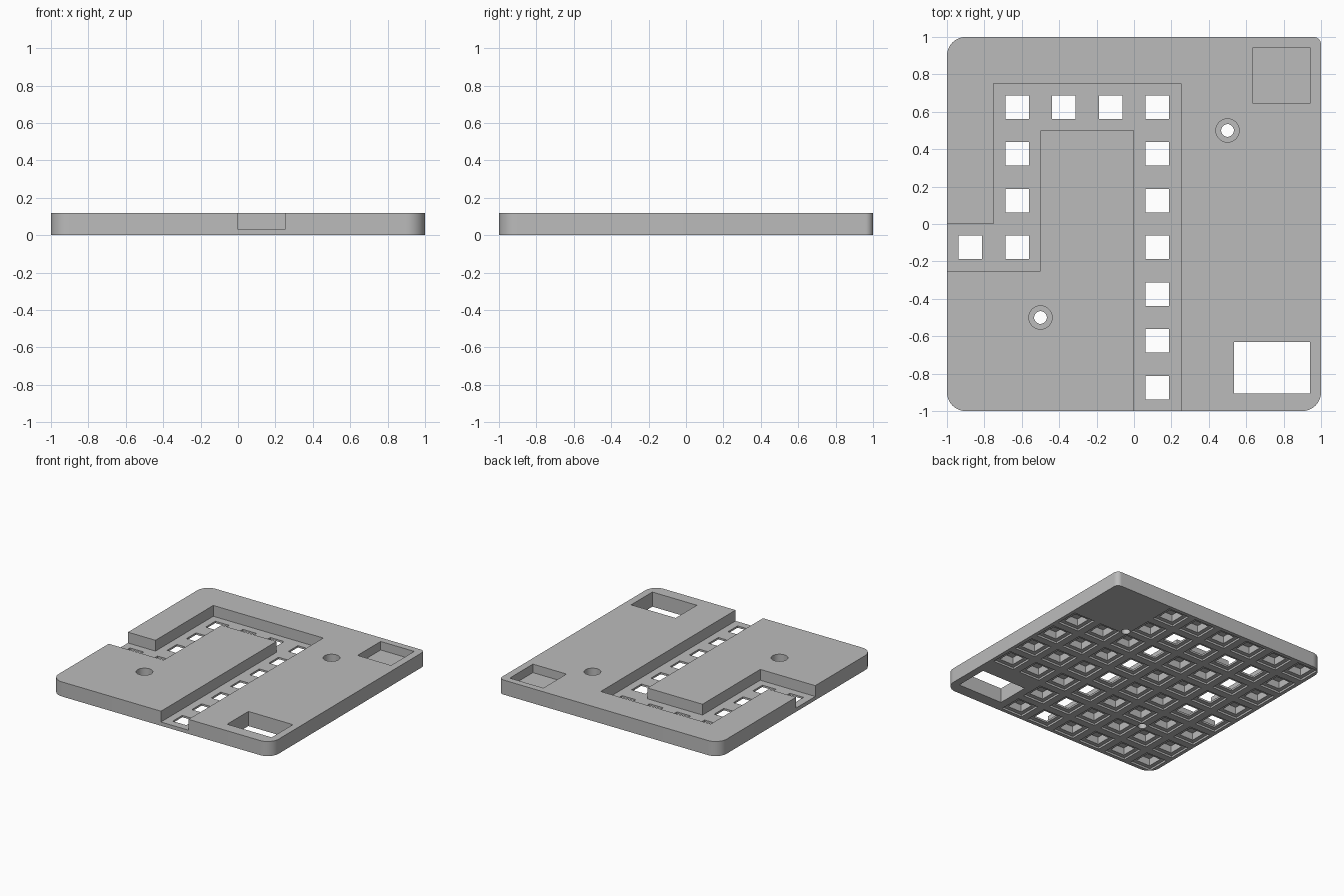
import bpy, bmesh, math

if "Cube" in bpy.data.objects:
    bpy.data.objects.remove(bpy.data.objects["Cube"], do_unlink=True)

HEIGHT = 0.12
PATH_Z = 0.031

grey = bpy.data.materials.new("plain grey")
grey.use_nodes = True
colour = (0.5, 0.5, 0.5, 1)
grey.diffuse_color = colour
grey.node_tree.nodes["Principled BSDF"].inputs["Base Color"].default_value = colour


def prism(bm, outline, z0, z1):
    """Add a closed prism over a counter-clockwise outline."""
    low = [bm.verts.new((x, y, z0)) for x, y in outline]
    high = [bm.verts.new((x, y, z1)) for x, y in outline]
    bm.faces.new(low[::-1])
    bm.faces.new(high)
    n = len(outline)
    for i in range(n):
        j = (i + 1) % n
        bm.faces.new((low[i], low[j], high[j], high[i]))


def solid(name, outlines, z0, z1):
    bm = bmesh.new()
    for outline in outlines:
        prism(bm, outline, z0, z1)
    mesh = bpy.data.meshes.new(name)
    bm.to_mesh(mesh)
    bm.free()
    mesh.materials.append(grey)
    obj = bpy.data.objects.new(name, mesh)
    bpy.context.collection.objects.link(obj)
    return obj


def rect(x0, x1, y0, y1):
    return [(x0, y0), (x1, y0), (x1, y1), (x0, y1)]


def square(centre, size):
    x, y = centre
    h = size / 2
    return rect(x - h, x + h, y - h, y + h)


def arc(cx, cy, r, start, sweep, steps):
    return [(cx + r * math.cos(math.radians(start + sweep * i / steps)),
             cy + r * math.sin(math.radians(start + sweep * i / steps)))
            for i in range(steps + 1)]


def circle(centre, r):
    return arc(*centre, r, 0, 360, 32)[:-1]


# Plate outline: rounded corners, the back left one tighter
outline = []
for sx, sy, start, r in ((1, 1, 0, 0.04), (-1, 1, 90, 0.1),
                         (-1, -1, 180, 0.1), (1, -1, 270, 0.1)):
    outline += arc(sx * (1 - r), sy * (1 - r), r, start, 90, 10)
plate = solid("base_plate", [outline], 0, HEIGHT)

# Winding channel open at the left and front edges
channel = [(-1.1, -0.25), (-0.5, -0.25), (-0.5, 0.5), (0, 0.5), (0, -1.1),
           (0.25, -1.1), (0.25, 0.75), (-0.75, 0.75), (-0.75, 0), (-1.1, 0)]

# Underside sockets on a grid, leaving out the two corner blocks
steps = [-0.875 + 0.25 * i for i in range(8)]
cells = [(x, y) for x in steps for y in steps if not (x > 0.5 and abs(y) > 0.5)]
screws = [(0.5, 0.5), (-0.5, -0.5)]

cutters = [
    solid("channel_cutter", [channel], PATH_Z, 0.3),
    solid("window_cutter", [rect(0.535, 0.94, -0.905, -0.63)], -0.1, 0.3),
    solid("tray_cutter", [rect(0.635, 0.94, 0.645, 0.945)], 0.05, 0.3),
    solid("socket_rim_cutter", [square(c, 0.19) for c in cells], -0.1, 0.0156),
    solid("socket_cutter", [square(c, 0.125) for c in cells], -0.1, 0.075),
    solid("screw_cutter", [circle(c, 0.034) for c in screws], -0.1, 0.3),
    solid("screw_head_cutter", [circle(c, 0.0625) for c in screws], 0.06, 0.3),
]

for cutter in cutters:
    cutter.hide_render = True
    mod = plate.modifiers.new(cutter.name, "BOOLEAN")
    mod.operation = "DIFFERENCE"
    mod.solver = "EXACT"
    mod.object = cutter

# Bake the cuts and drop the cutters
graph = bpy.context.evaluated_depsgraph_get()
baked = bpy.data.meshes.new_from_object(plate.evaluated_get(graph))
plate.modifiers.clear()
plate.data = baked
for cutter in cutters:
    bpy.data.objects.remove(cutter, do_unlink=True)

bpy.ops.object.select_all(action="DESELECT")
plate.select_set(True)
bpy.context.view_layer.objects.active = plate
bpy.ops.object.shade_smooth_by_angle(angle=math.radians(30))
